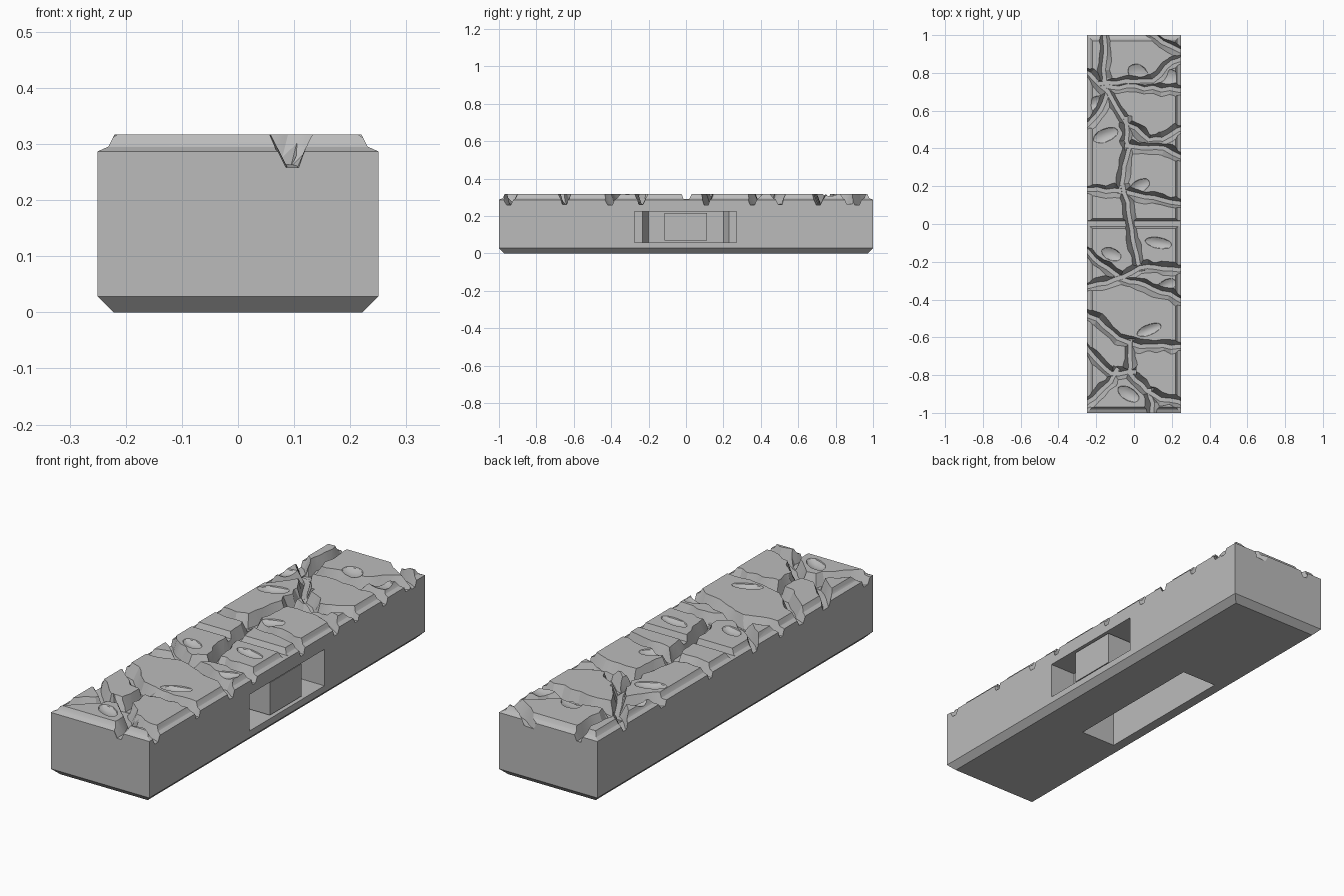
import bpy, bmesh, math, random
from mathutils import Vector, Matrix

random.seed(7)
if "Cube" in bpy.data.objects:
    bpy.data.objects.remove(bpy.data.objects["Cube"])

HALF_X, HALF_Y, TOP = 0.25, 1.0, 0.317

stone = bpy.data.materials.new("grey stone")
stone.use_nodes = True
stone.diffuse_color = (0.5, 0.5, 0.5, 1)
stone.node_tree.nodes["Principled BSDF"].inputs["Base Color"].default_value = (0.5, 0.5, 0.5, 1)


def make_object(name, bm):
    bmesh.ops.recalc_face_normals(bm, faces=bm.faces)
    mesh = bpy.data.meshes.new(name)
    bm.to_mesh(mesh)
    bm.free()
    mesh.materials.append(stone)
    obj = bpy.data.objects.new(name, mesh)
    bpy.context.collection.objects.link(obj)
    return obj


def loft(name, rings):
    """Solid from a list of equally long point rings, capped at both ends."""
    bm = bmesh.new()
    loops = [[bm.verts.new(p) for p in ring] for ring in rings]
    count = len(loops[0])
    for low, high in zip(loops, loops[1:]):
        for i in range(count):
            j = (i + 1) % count
            bm.faces.new((low[i], low[j], high[j], high[i]))
    bm.faces.new(loops[0][::-1])
    bm.faces.new(loops[-1])
    return make_object(name, bm)


def rectangle(a, b, c, d, place):
    return [place(a, c), place(b, c), place(b, d), place(a, d)]


def box(name, x, y, z):
    return loft(name, [rectangle(*x, *y, lambda u, v, h=h: (u, v, h)) for h in z])


def apply_boolean(target, tool, operation="DIFFERENCE"):
    tool.hide_render = True
    mod = target.modifiers.new("shape", "BOOLEAN")
    mod.operation, mod.solver, mod.object = operation, "EXACT", tool
    bpy.context.view_layer.objects.active = target
    bpy.ops.object.modifier_apply(modifier=mod.name)
    bpy.data.objects.remove(tool)


# Block with a chamfered foot and a stepped, bevelled top rim
profile = [(0.028, 0), (0, 0.028), (0, 0.287), (0.018, 0.295), (0.02, 0.297), (0.03, TOP)]
tile = loft("stone_floor_tile", [
    rectangle(inset - HALF_X, HALF_X - inset, inset - HALF_Y, HALF_Y - inset,
              lambda u, v, h=h: (u, v, h))
    for inset, h in profile])

# Rectangular hollow in the underside
apply_boolean(tile, box("bottom_hollow", (-0.175, 0.005), (-0.35, 0.35), (-0.05, 0.2)))

# Side connector pocket: wide mouth, tapered back, and a post in the middle
def side_ring(x, y0, y1, z0, z1):
    return rectangle(y0, y1, z0, z1, lambda u, v: (x, u, v))

apply_boolean(tile, loft("pocket_mouth", [
    side_ring(x, -0.275, 0.27, 0.058, 0.225) for x in (0.12, 0.3)]))
apply_boolean(tile, loft("pocket_back", [
    side_ring(0.06, -0.2, 0.2, 0.058, 0.225), side_ring(0.14, -0.245, 0.24, 0.058, 0.225)]))
apply_boolean(tile, loft("pocket_post", [
    side_ring(x, -0.115, 0.112, 0.068, 0.217) for x in (0.04, 0.243)]), "UNION")

# Straight joint between the two halves of the top
apply_boolean(tile, loft("joint_groove", [
    [(x, y, z) for y, z in ((-0.013, 0.29), (0.017, 0.29), (0.045, 0.35), (-0.035, 0.35))]
    for x in (-0.3, 0.3)]))


def crack(points):
    """Jagged ribbon with a V section, running along a rough path."""
    path = [Vector(p) for p in points]
    path[0] += (path[0] - path[1]).normalized() * 0.03
    path[-1] += (path[-1] - path[-2]).normalized() * 0.03
    steps = []
    for a, b in zip(path, path[1:]):
        n = max(1, round((b - a).length / 0.045))
        steps += [a.lerp(b, i / n) for i in range(n)]
    steps.append(path[-1])
    rings = []
    for i, p in enumerate(steps):
        along = (steps[min(i + 1, len(steps) - 1)] - steps[max(i - 1, 0)]).normalized()
        side = Vector((-along.y, along.x))
        p = p + side * random.uniform(-0.008, 0.008)
        left, right = random.uniform(0.028, 0.05), random.uniform(0.028, 0.05)
        floor = 0.259 + random.uniform(-0.002, 0.006)
        section = ((-0.011, floor), (0.011, floor), (right, 0.335), (-left, 0.335))
        rings.append([(*(p + side * s), z) for s, z in section])
    return loft("crack", rings)


# Crack paths between the paving stones, back to front
cracks = [
    [(0.1, 1), (0.25, 0.91)],
    [(-0.15, 1), (-0.16, 0.76)],
    [(-0.25, 0.8), (-0.14, 0.7), (-0.03, 0.53), (0.08, 0.45), (0.15, 0.45), (0.25, 0.5)],
    [(-0.16, 0.75), (0.1, 0.76), (0.17, 0.83), (0.25, 0.88)],
    [(-0.14, 0.73), (0.25, 0.71)],
    [(-0.25, 0.53), (-0.17, 0.6), (-0.14, 0.71)],
    [(-0.04, 0.54), (-0.03, 0.4), (-0.07, 0.19)],
    [(-0.02, 0.41), (0.12, 0.41), (0.25, 0.36)],
    [(-0.25, 0.18), (-0.06, 0.18), (0.06, 0.15), (0.25, 0.11)],
    [(-0.05, 0.18), (-0.01, -0.03), (0.03, -0.22)],
    [(-0.25, -0.14), (-0.1, -0.27)],
    [(0.25, -0.24), (0.03, -0.23), (-0.1, -0.3), (-0.25, -0.33)],
    [(-0.08, -0.29), (0.1, -0.34), (0.25, -0.4)],
    [(-0.25, -0.47), (-0.08, -0.6), (0.03, -0.65), (0.25, -0.65)],
    [(-0.02, -0.64), (-0.02, -0.79), (0.1, -0.91), (0.25, -0.95)],
    [(-0.25, -0.66), (-0.12, -0.79), (-0.02, -0.79)],
    [(-0.25, -0.95), (-0.15, -0.87), (-0.1, -0.79)],
    [(0.09, -0.9), (0.1, -1)],
]
for points in cracks:
    apply_boolean(tile, crack(points))

# Shallow worn chips on the stone faces
chips = [(-0.12, -0.16), (0.13, -0.1), (0.17, -0.33), (-0.15, 0.47), (-0.03, -0.9),
         (0.03, 0.2), (-0.2, 0.64), (0.08, -0.56), (0.02, 0.8), (0.18, 0.78)]
for x, y in chips:
    bm = bmesh.new()
    bmesh.ops.create_icosphere(bm, subdivisions=2, radius=1)
    turn = Matrix.Rotation(random.uniform(-0.6, 0.6), 4, "Z")
    size = Matrix.Diagonal((random.uniform(0.06, 0.08), random.uniform(0.03, 0.05), 0.025, 1))
    bm.transform(Matrix.Translation((x, y, TOP + 0.008)) @ turn @ size)
    apply_boolean(tile, make_object("chip", bm))

# Flat stone facets
bpy.context.view_layer.objects.active = tile
tile.select_set(True)
bpy.ops.object.shade_smooth_by_angle(angle=math.radians(20))
